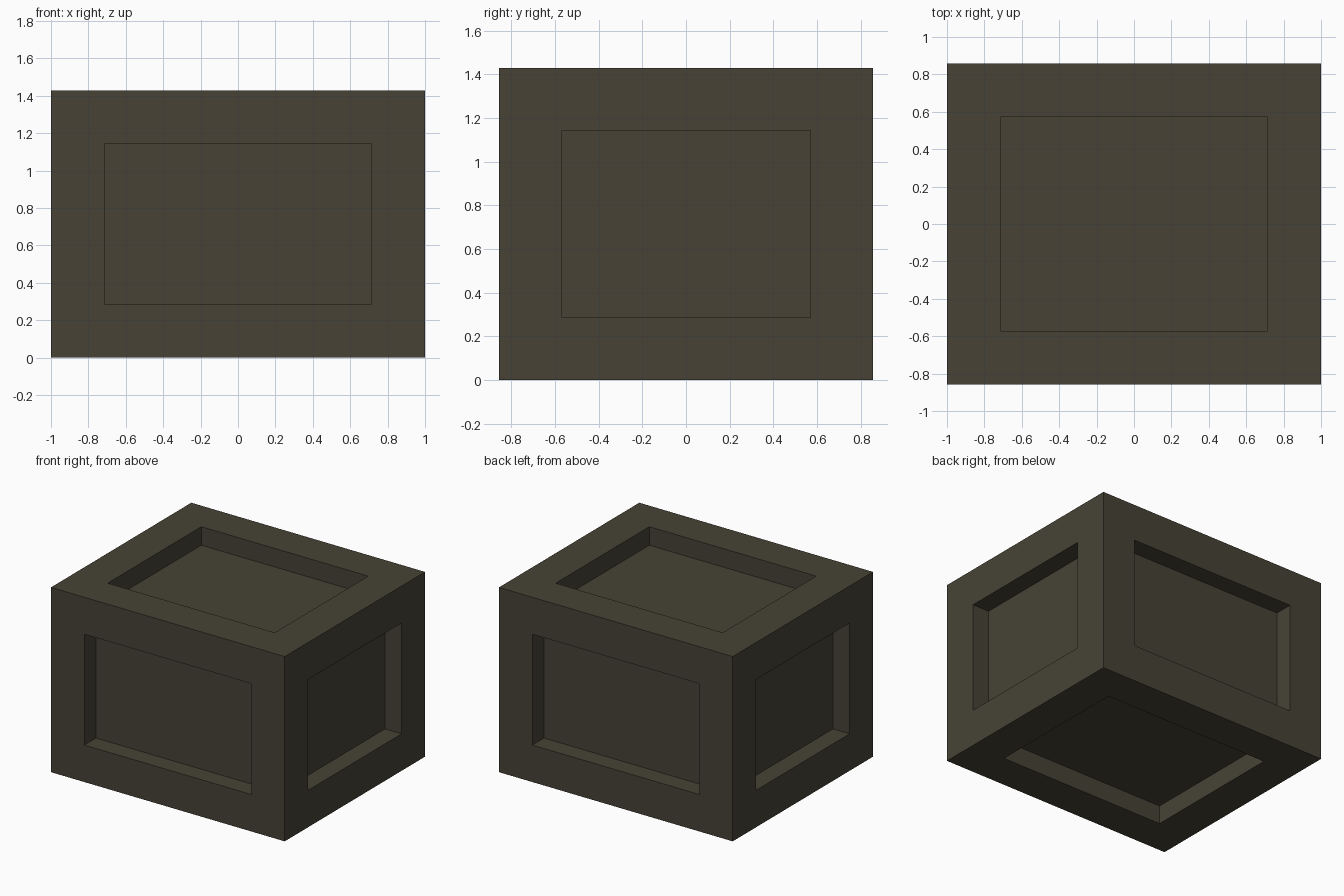
import bpy
import bmesh
from mathutils import Vector

cube = bpy.data.objects.get("Cube")
if cube:
    bpy.data.objects.remove(cube, do_unlink=True)

UNIT = 2 / 7                      # frame width; the crate is 7 x 6 x 5 units
SIZE = Vector((7, 6, 5)) * UNIT
DEPTH = UNIT / 2                  # how far each panel is sunk

# Dark olive brown wood
wood = bpy.data.materials.new("dark_olive_brown")
colour = (0.063, 0.055, 0.037, 1)
wood.diffuse_color = colour
wood.use_nodes = True
bsdf = wood.node_tree.nodes["Principled BSDF"]
bsdf.inputs["Base Color"].default_value = colour
bsdf.inputs["Roughness"].default_value = 0.9

# Crate body: a box standing on the floor
bm = bmesh.new()
bmesh.ops.create_cube(bm, size=1)
bmesh.ops.scale(bm, vec=SIZE, verts=bm.verts)
bmesh.ops.translate(bm, vec=(0, 0, SIZE.z / 2), verts=bm.verts)
bm.normal_update()

# Frame on every side, with a straight-walled sunken panel inside it
panels = list(bm.faces)
bmesh.ops.inset_individual(bm, faces=panels, thickness=UNIT, use_even_offset=True)
for panel in panels:
    inward = -panel.normal.copy() * DEPTH
    sunk = bmesh.ops.extrude_discrete_faces(bm, faces=[panel])["faces"][0]
    bmesh.ops.translate(bm, vec=inward, verts=sunk.verts)
bmesh.ops.recalc_face_normals(bm, faces=bm.faces)

mesh = bpy.data.meshes.new("crate")
bm.to_mesh(mesh)
bm.free()
mesh.materials.append(wood)
crate = bpy.data.objects.new("crate", mesh)
bpy.context.collection.objects.link(crate)
